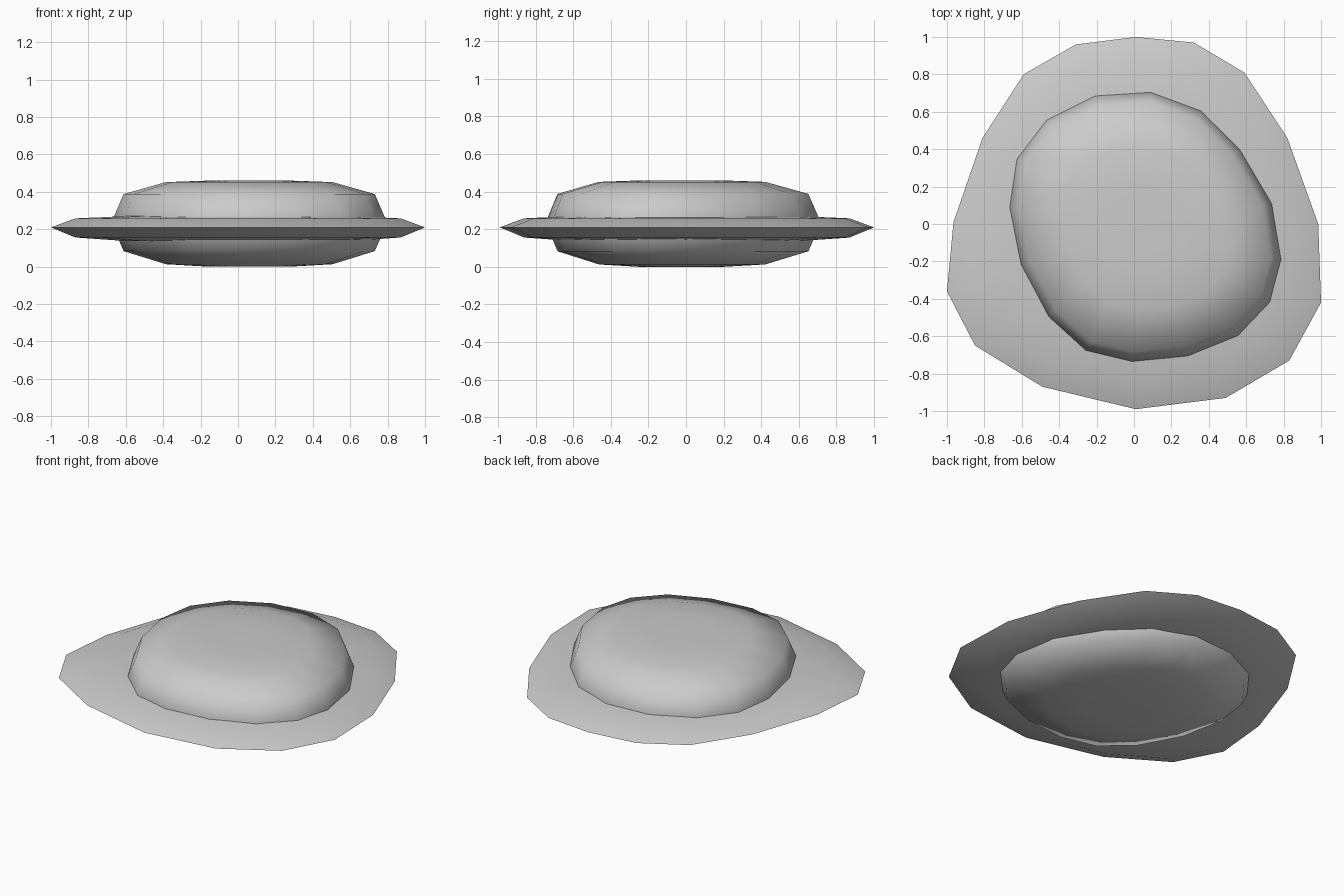
import bpy, bmesh, math

if "Cube" in bpy.data.objects:
    bpy.data.objects.remove(bpy.data.objects["Cube"])

def stacked_shell(name, outline, center, rings):
    """Closed shell: an outline repeated as (scale, z) rings and capped with fans."""
    cx, cy = center
    bm = bmesh.new()
    loops = []
    for s, z in rings:
        loops.append([bm.verts.new((cx + (x - cx) * s, cy + (y - cy) * s, z)) for x, y in outline])
    n = len(outline)
    for a, b in zip(loops, loops[1:]):
        for i in range(n):
            j = (i + 1) % n
            bm.faces.new((a[i], a[j], b[j], b[i]))
    for loop, z in ((loops[0], rings[0][1]), (loops[-1], rings[-1][1])):
        c = bm.verts.new((cx, cy, z))
        for i in range(n):
            bm.faces.new((loop[i], loop[(i + 1) % n], c))
    bmesh.ops.recalc_face_normals(bm, faces=bm.faces)
    me = bpy.data.meshes.new(name)
    bm.to_mesh(me)
    bm.free()
    ob = bpy.data.objects.new(name, me)
    bpy.context.collection.objects.link(ob)
    bpy.ops.object.select_all(action='DESELECT')
    ob.select_set(True)
    bpy.context.view_layer.objects.active = ob
    bpy.ops.object.shade_smooth_by_angle(angle=math.radians(60))
    return ob

# Thin, irregular egg white with a sharp rim
white = [(0.01, 1.0), (0.32, 0.97), (0.59, 0.81), (0.82, 0.46), (0.985, 0.0), (1.0, -0.42),
         (0.83, -0.73), (0.49, -0.93), (0.01, -0.99), (-0.49, -0.87), (-0.85, -0.65),
         (-1.0, -0.36), (-0.965, 0.01), (-0.81, 0.46), (-0.59, 0.80), (-0.31, 0.96)]
stacked_shell("egg_white", white, (0, 0),
              [(0.6, 0.137), (0.87, 0.156), (1.0, 0.21), (0.87, 0.258), (0.6, 0.27)])

# Thick flattened yolk passing through the white
yolk = [(0.09, 0.71), (0.36, 0.61), (0.57, 0.40), (0.74, 0.11), (0.79, -0.19), (0.73, -0.42),
        (0.56, -0.60), (0.29, -0.71), (-0.01, -0.74), (-0.26, -0.68), (-0.46, -0.50),
        (-0.61, -0.22), (-0.67, 0.09), (-0.63, 0.35), (-0.47, 0.56), (-0.21, 0.69)]
stacked_shell("egg_yolk", yolk, (0.06, -0.03),
              [(0.30, 0.0), (0.61, 0.013), (0.92, 0.083), (1.01, 0.235),
               (0.92, 0.388), (0.61, 0.452), (0.30, 0.46)])
